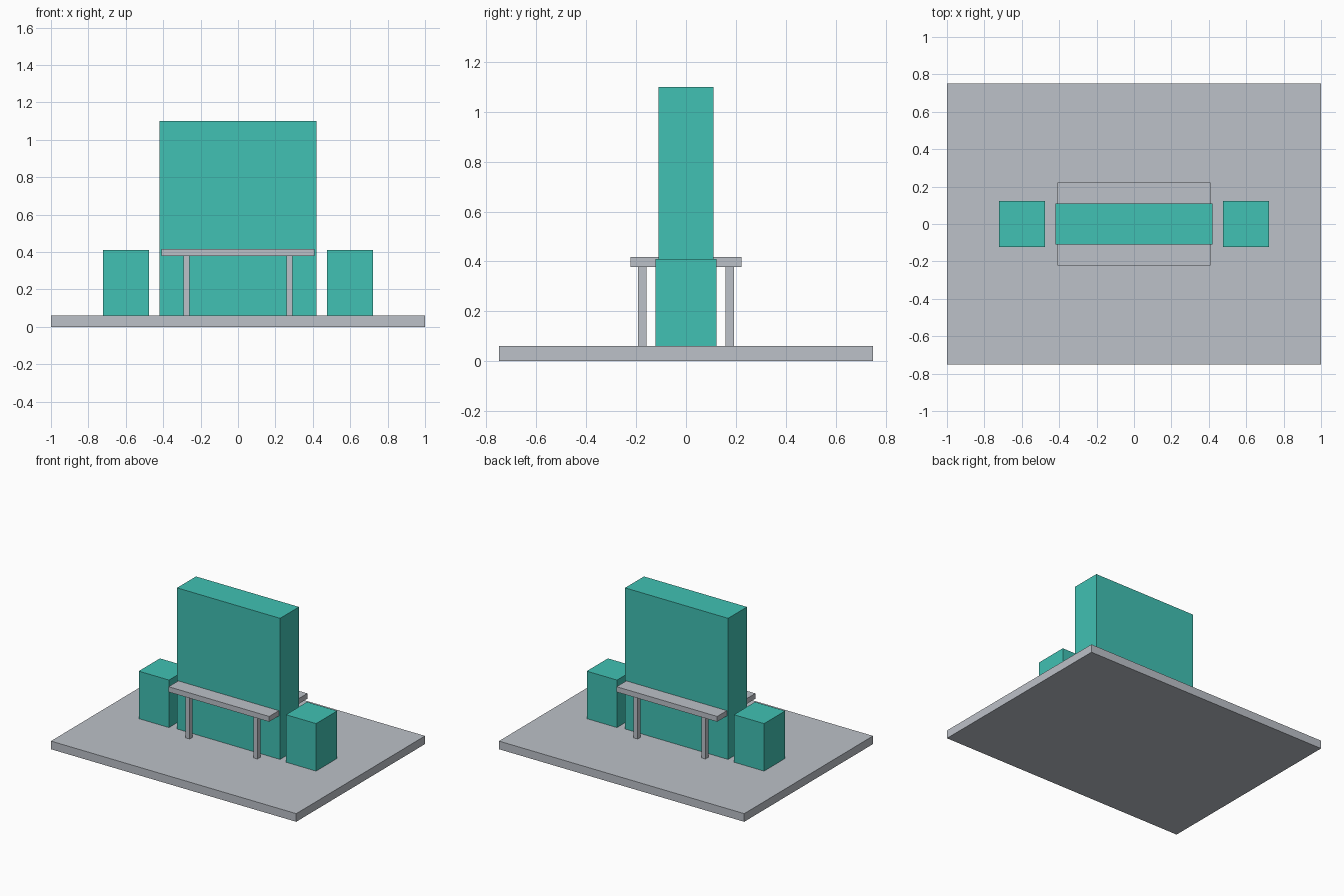
import bpy

if "Cube" in bpy.data.objects:
    bpy.data.objects.remove(bpy.data.objects["Cube"])


def material(name, color):
    m = bpy.data.materials.new(name)
    m.diffuse_color = (*color, 1)
    m.use_nodes = True
    m.node_tree.nodes["Principled BSDF"].inputs["Base Color"].default_value = m.diffuse_color
    return m


TEAL = material("teal", (0.052, 0.533, 0.451))
GREY = material("light grey", (0.503, 0.533, 0.578))


def box(name, mat, cx, cy, sx, sy, z0, z1):
    """Box given by its plan centre, plan size and height range."""
    bpy.ops.mesh.primitive_cube_add(size=1, location=(cx, cy, (z0 + z1) / 2))
    ob = bpy.context.object
    ob.name = name
    ob.scale = (sx, sy, z1 - z0)
    bpy.ops.object.transform_apply(location=False, rotation=False, scale=True)
    ob.data.materials.append(mat)
    return ob


FLOOR = 0.06

# Ground slab and tall central panel
box("floor_slab", GREY, 0, 0, 2.0, 1.5, 0, FLOOR)
box("tall_panel", TEAL, 0, 0, 0.84, 0.22, 0.002, 1.10)

# Table top passing through the panel
box("table_top", GREY, 0, 0, 0.82, 0.445, 0.378, 0.417)

for sx, side in ((-1, "left"), (1, "right")):
    # Seat block at each end
    box(f"{side}_seat_block", TEAL, sx * 0.6, 0, 0.246, 0.246, FLOOR, 0.41)
    # Table legs
    for sy, end in ((-1, "front"), (1, "back")):
        box(f"{end}_{side}_leg", GREY, sx * 0.276, sy * 0.175,
            0.033, 0.033, FLOOR, 0.378)
